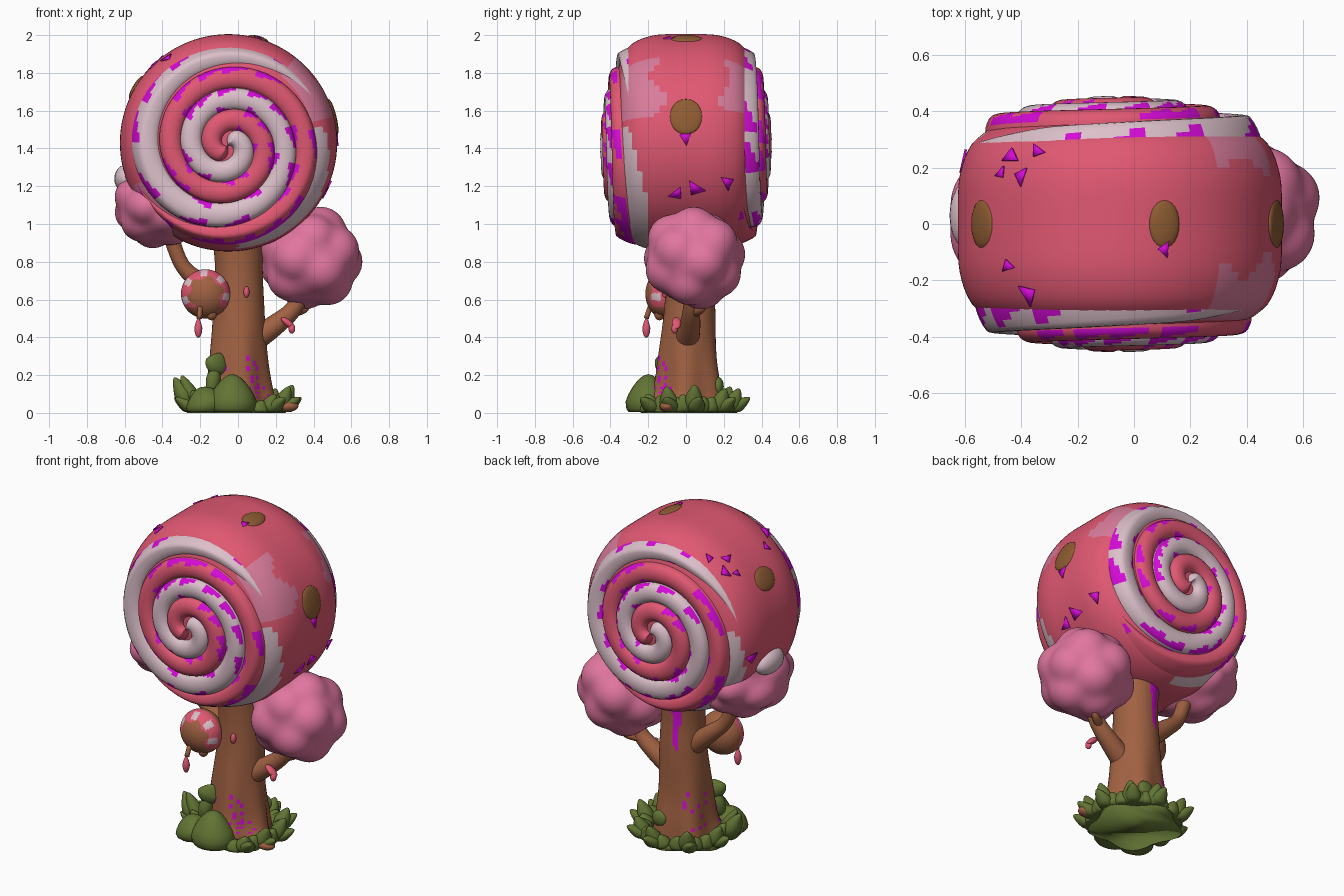
import bpy, bmesh, math, random
from mathutils import Vector, Matrix, Euler

if "Cube" in bpy.data.objects:
    bpy.data.objects.remove(bpy.data.objects["Cube"])
random.seed(4)
CX, CZ = -0.05, 1.43          # centre of the candy disc
TAU = 2 * math.pi


def colour(name, r, g, b):
    m = bpy.data.materials.new(name)
    lin = [((c / 255 + 0.055) / 1.055) ** 2.4 for c in (r, g, b)]
    m.diffuse_color = (*lin, 1)
    m.use_nodes = True
    m.node_tree.nodes["Principled BSDF"].inputs["Base Color"].default_value = m.diffuse_color
    return m


PINK = colour("candy pink", 224, 88, 114)
WHITE = colour("cream white", 220, 192, 202)
PALE = colour("pale pink", 217, 124, 155)
PUFF = colour("foliage pink", 226, 118, 160)
BARK = colour("bark brown", 160, 97, 66)
SPOT = colour("dark caramel", 142, 92, 50)
GREEN = colour("leaf green", 98, 116, 52)
MAG = colour("magenta", 214, 10, 216)


def finish(name, bm, mats, recalc=True):
    if recalc:
        bmesh.ops.recalc_face_normals(bm, faces=bm.faces[:])
    for f in bm.faces:
        f.smooth = True
    me = bpy.data.meshes.new(name)
    bm.to_mesh(me)
    bm.free()
    for m in mats:
        me.materials.append(m)
    ob = bpy.data.objects.new(name, me)
    bpy.context.collection.objects.link(ob)


def blob(name, loc, size, mat, rot=(0, 0, 0), pointy=0.0):
    """Ellipsoid, optionally pinched toward its top like a leaf."""
    bm = bmesh.new()
    bmesh.ops.create_uvsphere(bm, u_segments=20, v_segments=12, radius=1)
    for v in bm.verts:
        k = 1 - pointy * max(0, v.co.z)
        v.co.x *= k
        v.co.y *= k
    M = Matrix.LocRotScale(Vector(loc), Euler(rot), Vector(size))
    bmesh.ops.transform(bm, matrix=M, verts=bm.verts[:])
    for v in bm.verts:
        v.co.z = max(v.co.z, 0.004)
    finish(name, bm, [mat])


def tube(name, pts, mats, sides=20, sub=6, wobble=0.0, rule=None):
    """Smooth tapered limb through (x, y, z, radius) points."""
    P = [Vector(p) for p in pts]
    P = [2 * P[0] - P[1]] + P + [2 * P[-1] - P[-2]]
    path = []
    for i in range(1, len(P) - 2):
        a, b, c, d = P[i - 1:i + 3]
        for s in range(sub):
            t = s / sub
            path.append(0.5 * (2 * b + (c - a) * t + (2 * a - 5 * b + 4 * c - d) * t * t
                               + (3 * b - a - 3 * c + d) * t ** 3))
    path.append(P[-2])
    bm, rings = bmesh.new(), []
    for i, p in enumerate(path):
        d = (path[min(i + 1, len(path) - 1)] - path[max(i - 1, 0)]).xyz.normalized()
        u = Vector((0, 1, 0)).cross(d).normalized()
        w = d.cross(u)
        ring = []
        for k in range(sides):
            a = TAU * k / sides
            r = p.w * (1 + wobble * math.cos(5 * a + 0.6) * max(0, 1 - p.z / 0.5))
            ring.append(bm.verts.new(p.xyz + r * (math.cos(a) * u + math.sin(a) * w)))
        rings.append(ring)
    for A, B in zip(rings, rings[1:]):
        for k in range(sides):
            f = bm.faces.new((A[k], A[k - 1], B[k - 1], B[k]))
            if rule:
                f.material_index = rule(f.calc_center_median())
    bm.faces.new(rings[0])
    bm.faces.new(rings[-1])
    finish(name, bm, mats)


def puff(name, loc, size, n, mat):
    """Cloud-like foliage: a ball with rounded bumps."""
    bumps = []
    for i in range(n):
        z = 1 - 2 * (i + 0.5) / n
        q = math.sqrt(1 - z * z)
        bumps.append(Vector((q * math.cos(2.39996 * i), q * math.sin(2.39996 * i), z)))
    bm = bmesh.new()
    bmesh.ops.create_icosphere(bm, subdivisions=5, radius=1)
    for v in bm.verts:
        d = v.co.normalized()
        c = max(d.dot(b) for b in bumps)
        s2 = 0.46 ** 2 - 0.54 ** 2 * (1 - c * c)
        r = max(0.86, 0.54 * c + math.sqrt(max(0, s2)))
        v.co = Vector([d[k] * r * size[k] + loc[k] for k in range(3)])
    for _ in range(6):
        bmesh.ops.smooth_vert(bm, verts=bm.verts[:], factor=0.5,
                              use_axis_x=True, use_axis_y=True, use_axis_z=True)
    finish(name, bm, [mat])


# candy drum, a rounded barrel turned about the y axis
def top_depth(r):
    return 0.455 - 0.36 * r * r - 9 * max(0, r - 0.44) ** 2


half = [(r, top_depth(r) - 0.04) for r in (0.001, 0.1, 0.2, 0.3, 0.38, 0.42, 0.45)]
half += [(0.48, 0.325), (0.505, 0.305), (0.525, 0.285), (0.54, 0.26), (0.553, 0.23), (0.562, 0.2),
         (0.569, 0.17), (0.573, 0.14), (0.575, 0.1), (0.575, 0.05)]
prof = half + [(0.575, 0)] + [(r, -y) for r, y in reversed(half)]


def drum_colour(p):
    a = math.degrees(math.atan2(p.z - CZ, p.x - CX))
    r, y = math.hypot(p.z - CZ, p.x - CX), p.y
    if r < 0.44:
        return 0
    back = (180 - a + 180) % 360 - 180
    for ang, d in ((a, -y), (back, y)):
        if -85 < ang < 10 and d > 0.2 + 0.1 * max(0, ang + 35) / 43:
            return 1
    if 14 < a < 52 and -y > 0.15 + 0.04 * math.sin(a / 5):
        return 2
    if 18 < a < 52 and y > 0.21 + 0.03 * math.sin(a / 5):
        return 2
    if (205 < a % 360 < 245) and y < -0.2:
        return 2
    return 0


bm = bmesh.new()
N = 180
cols = [[bm.verts.new((CX + r * math.cos(TAU * k / N), y, CZ + r * math.sin(TAU * k / N)))
         for r, y in prof] for k in range(N)]
for k in range(N):
    A, B = cols[k - 1], cols[k]
    for j in range(len(prof) - 1):
        f = bm.faces.new((A[j], A[j + 1], B[j + 1], B[j]))
        f.material_index = drum_colour(f.calc_center_median())
finish("candy_drum", bm, [PINK, WHITE, PALE])


# raised spiral ropes on both faces, two interleaved colours
def rope(name, start, t1, mat, back):
    bm, rings = bmesh.new(), []
    t0, step, J = -0.28, 1 / 56, 14
    n = int((t1 - t0) / step)
    for i in range(n + 1):
        t = t0 + i * step
        b = math.exp(-((t - 1.5) / 0.25) ** 2) if mat == WHITE else 0   # wide white band
        r = 0.075 + 0.225 * t + 0.02 * b
        W = 0.06 + 0.016 * b
        a = start - TAU * t
        s = min(1, math.sqrt((t - t0) / 0.12), (t1 - t) / 0.3 + 0.05)
        ring = []
        for j in range(J + 1):
            ph = math.pi * j / J
            rr = min(r - W * s * math.cos(ph), 0.575)
            y = -(min(top_depth(r), top_depth(rr) + 0.015) - 0.055 + 0.055 * s * math.sin(ph) ** 0.8)
            x, z = rr * math.cos(a), rr * math.sin(a)
            if back:
                x, y = -x, -y
            ring.append(bm.verts.new((CX - 0.005 + x, y, CZ - 0.015 + z)))
        rings.append(ring)
    shard = {1: 0, -1: 0}                 # magenta slivers along the grooves
    for i, (A, B) in enumerate(zip(rings, rings[1:])):
        marked = set()
        for side, p in ((1, 0.24), (-1, 0.12)):
            if shard[side] == 0 and i * step > 0.6 and random.random() < p:
                shard[side] = 3
            if shard[side]:
                for q in range(shard[side] + 1):
                    marked.add(J - 2 - q if side == 1 else 1 + q)
                shard[side] -= 1
        for j in range(J):
            for h, tri in enumerate(((A[j], A[j + 1], B[j + 1]), (A[j], B[j + 1], B[j]))):
                f = bm.faces.new(tri)
                f.material_index = int(j in marked)
    bmesh.ops.recalc_face_normals(bm, faces=bm.faces[:])
    if (sum(f.normal.y for f in bm.faces) > 0) != back:
        bmesh.ops.reverse_faces(bm, faces=bm.faces[:])
    finish(name, bm, [mat, MAG], recalc=False)


for back in (False, True):
    tag = "back" if back else "front"
    rope("pink_spiral_" + tag, math.pi, 2.02, PINK, back)
    rope("white_spiral_" + tag, 0, 2.12, WHITE, back)

# caramel spots round the rim
for i, (deg, w) in enumerate(((14, 0.096), (74, 0.056), (149, 0.07))):
    a = math.radians(deg)
    blob(f"caramel_spot_{i}", (CX + 0.57 * math.cos(a), 0, CZ + 0.57 * math.sin(a)),
         (0.018, 0.088, w), SPOT, (0, -a, 0))

# magenta slivers on the rim: angle, y, size
for i, (deg, y, s) in enumerate(((134, .24, .045), (128, .17, .04), (122, .26, .035), (138, .18, .03),
                                 (126, -.25, .05), (134, -.15, .035), (74, -.09, .035), (3, 0, .05),
                                 (-25, .05, .06), (-28, -.05, .05), (-22, .22, .05), (190, .22, .05))):
    a = math.radians(deg)
    r = 0.576 - 0.9 * max(0, abs(y) - 0.1) ** 2
    bm = bmesh.new()
    bmesh.ops.create_cone(bm, cap_ends=True, segments=3, radius1=s, radius2=s, depth=0.008)
    M = (Matrix.Translation((CX + r * math.cos(a), y, CZ + r * math.sin(a)))
         @ Matrix.Rotation(math.pi / 2 - a, 4, 'Y') @ Matrix.Rotation(-y * 0.9, 4, 'X')
         @ Matrix.Rotation(i * 1.3, 4, 'Z') @ Matrix.Diagonal((1, 0.7, 1, 1)))
    bmesh.ops.transform(bm, matrix=M, verts=bm.verts[:])
    finish(f"rim_sliver_{i}", bm, [MAG])

# foliage
puff("right_foliage", (0.385, 0.04, 0.82), (0.29, 0.285, 0.285), 15, PUFF)
puff("left_foliage", (-0.425, 0.0, 1.095), (0.245, 0.33, 0.235), 15, PUFF)
blob("foliage_highlight", (-0.59, 0.03, 1.24), (0.065, 0.12, 0.075), WHITE)


# trunk and branches
def trunk_colour(p):
    if 0.05 < p.z < 0.3 and p.y < -0.06:
        return int(random.random() < 0.16)
    if p.y > 0 and p.x < -0.08 and 0.1 < p.z < 0.32:
        return int(random.random() < 0.2)
    return int(p.y > 0.1 and abs(p.x + 0.03) < 0.09 * (p.z - 0.5) and p.z < 0.9)


tube("trunk", [(0, 0, 0.025, 0.2), (0, 0.01, 0.12, 0.175), (0, 0.01, 0.3, 0.153),
               (0.005, 0.02, 0.55, 0.135), (0.005, 0.02, 0.75, 0.126), (0, 0.02, 0.95, 0.135)],
     [BARK, MAG], 48, 8, 0.1, trunk_colour)
tube("right_branch", [(0.04, 0.0, 0.36, 0.07), (0.19, 0.02, 0.46, 0.056),
                      (0.3, 0.03, 0.56, 0.045), (0.37, 0.04, 0.72, 0.045)], [BARK])
tube("right_twig", [(0.27, 0.03, 0.53, 0.03), (0.35, 0.08, 0.55, 0.022), (0.37, 0.1, 0.59, 0.014)], [BARK])
tube("left_branch", [(-0.02, 0.03, 0.54, 0.07), (-0.2, 0.04, 0.69, 0.05),
                     (-0.3, 0.03, 0.79, 0.04), (-0.37, 0.02, 0.98, 0.042)], [BARK])
tube("knob_stem", [(-0.02, 0.0, 0.54, 0.06), (-0.1, -0.05, 0.6, 0.06), (-0.17, -0.1, 0.63, 0.06)], [BARK])

# glazed knob hanging at the left
bm = bmesh.new()
bmesh.ops.create_icosphere(bm, subdivisions=5, radius=1)
for f in bm.faces:
    c = f.calc_center_median()
    a, rho = math.atan2(c.z, c.x), math.hypot(c.x, c.z)
    if c.y < 0.05 and rho > 0.68 + 0.08 * math.sin(6 * a) and c.z > -0.55:
        f.material_index = 2 if math.cos(7 * a + 1) > 0.35 and 0.72 < rho < 0.97 else 1
bmesh.ops.transform(bm, matrix=Matrix.LocRotScale(Vector((-0.172, -0.11, 0.63)), None,
                    Vector((0.13, 0.105, 0.13))), verts=bm.verts[:])
finish("glazed_knob", bm, [BARK, PINK, WHITE])
blob("knob_lobe", (-0.14, -0.14, 0.53), (0.03, 0.03, 0.04), BARK)

# syrup drips
tube("knob_drip_stem", [(-0.2, -0.19, 0.56, 0.014), (-0.205, -0.21, 0.5, 0.014)], [BARK], 10, 3)
blob("knob_drip", (-0.21, -0.21, 0.45), (0.021, 0.021, 0.052), PINK, pointy=0.4)
blob("branch_drip", (0.265, -0.05, 0.475), (0.018, 0.025, 0.045), PINK, (0, -0.9, 0))
blob("branch_drip_tip", (0.285, -0.06, 0.445), (0.018, 0.018, 0.025), PINK)
blob("trunk_drip", (0.045, -0.11, 0.64), (0.016, 0.018, 0.03), PINK)

# grass mat, shrubs and leaves around the base
bm = bmesh.new()
bmesh.ops.create_cone(bm, cap_ends=True, segments=40, radius1=0.25, radius2=0.22, depth=0.03,
                      matrix=Matrix.Translation((-0.01, 0.0, 0.015)))
for v in bm.verts:
    k = 1 + 0.1 * math.sin(5 * math.atan2(v.co.y, v.co.x))
    v.co.x *= k
    v.co.y *= k
finish("grass_mat", bm, [GREEN])
blob("front_shrub", (-0.03, -0.2, 0.06), (0.13, 0.12, 0.145), GREEN, pointy=0.35)
blob("front_shrub_left", (-0.17, -0.19, 0.05), (0.11, 0.1, 0.09), GREEN, (0, -0.3, 0), 0.3)
blob("climbing_leaf", (-0.11, -0.12, 0.26), (0.07, 0.035, 0.06), GREEN, (0, 0.4, 0.5), 0.4)
blob("climbing_leaf_low", (-0.13, -0.13, 0.18), (0.04, 0.035, 0.09), GREEN, (0, 0.2, 0.5), 0.4)
for i, (deg, h) in enumerate(((8, .15), (45, .13), (77, .13), (125, .14), (165, .14),
                              (192, .2), (312, .1), (338, .14))):
    for s, k in ((-0.2, 0.65), (0.02, 1.0), (0.22, 0.6)):
        a = math.radians(deg) + s
        d = 0.255 if k == 1 else 0.235
        blob(f"leaf_{i}_{k}", (d * math.cos(a), d * math.sin(a), 0.45 * h * k),
             (0.045, 0.05, 0.6 * h * k), GREEN, (0, 0.45, a), 0.4)
    a = math.radians(deg + 4)
    blob(f"leaf_spread_{i}", (0.28 * math.cos(a), 0.28 * math.sin(a), 0.04),
         (0.035, 0.045, 0.075), GREEN, (0, 1.0, a), 0.4)
blob("side_leaf", (-0.29, -0.05, 0.1), (0.05, 0.06, 0.1), GREEN, (0, -0.5, 0), 0.5)
blob("root_right", (0.26, -0.1, 0.035), (0.06, 0.04, 0.03), BARK)
blob("trunk_moss", (0.06, 0.17, 0.14), (0.05, 0.03, 0.05), GREEN)
